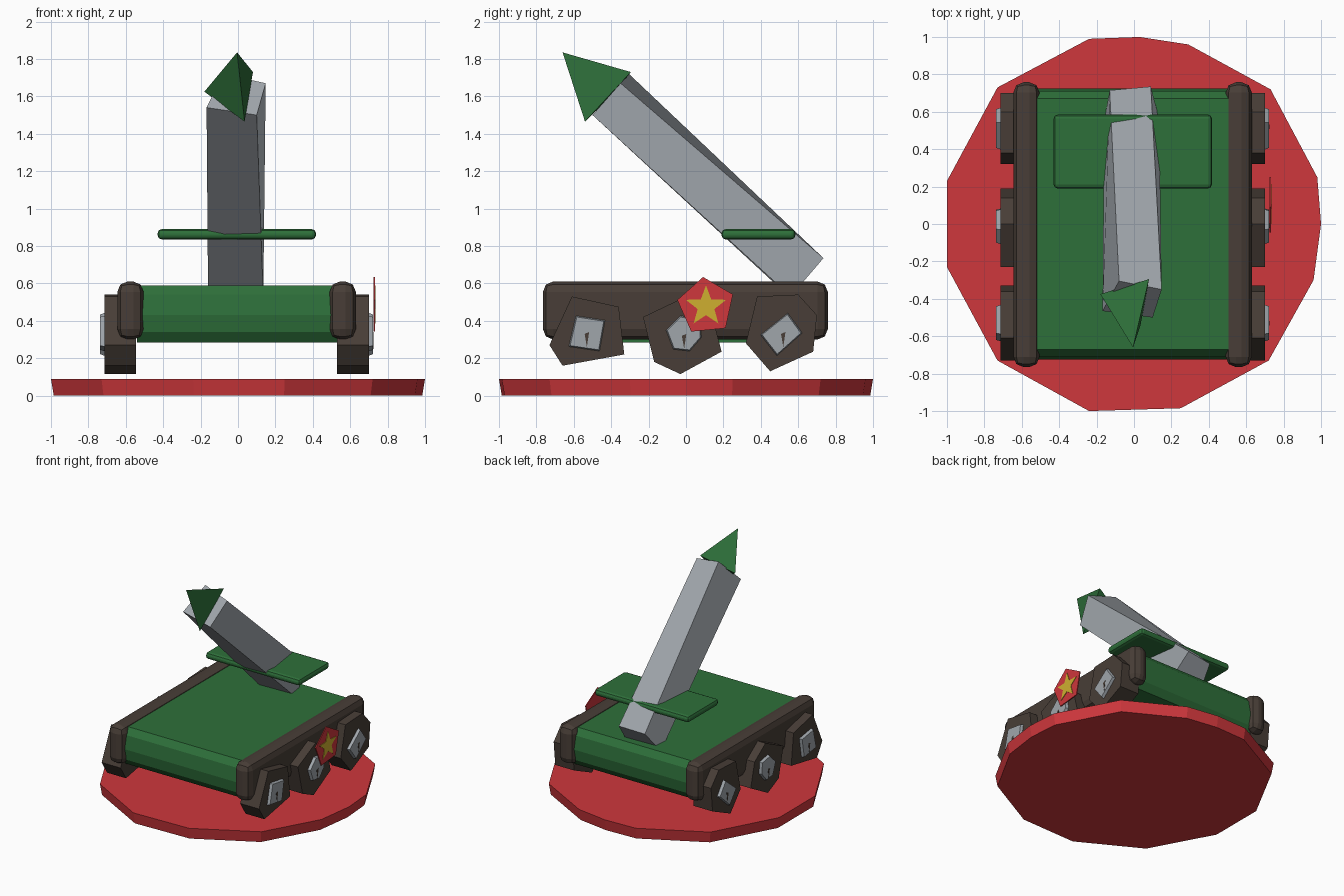
import bpy, bmesh, math

cube = bpy.data.objects.get("Cube")
if cube:
    bpy.data.objects.remove(cube, do_unlink=True)


def material(name, rgb):
    m = bpy.data.materials.new(name)
    m.use_nodes = True
    col = (*rgb, 1.0)
    m.diffuse_color = col
    bsdf = next(n for n in m.node_tree.nodes if n.type == 'BSDF_PRINCIPLED')
    bsdf.inputs["Base Color"].default_value = col
    return m


RED = material("red", (0.62, 0.038, 0.045))
GREEN = material("green", (0.027, 0.16, 0.042))
BROWN = material("dark brown", (0.065, 0.048, 0.038))
GREY = material("steel grey", (0.35, 0.38, 0.41))
YELLOW = material("yellow", (0.62, 0.43, 0.03))


def finish(name, bm, mat):
    bmesh.ops.recalc_face_normals(bm, faces=bm.faces)
    mesh = bpy.data.meshes.new(name)
    bm.to_mesh(mesh)
    bm.free()
    mesh.materials.append(mat)
    ob = bpy.data.objects.new(name, mesh)
    bpy.context.collection.objects.link(ob)
    return ob


def loft(name, ring_a, ring_b, mat):
    """Closed solid between two rings with equal point counts."""
    bm = bmesh.new()
    a = [bm.verts.new(p) for p in ring_a]
    b = [bm.verts.new(p) for p in ring_b]
    bm.faces.new(a)
    bm.faces.new(b)
    for i in range(len(a)):
        j = (i + 1) % len(a)
        bm.faces.new((a[i], a[j], b[j], b[i]))
    return finish(name, bm, mat)


def side_prism(name, profile, x0, x1, mat, taper=1.0):
    """Solid from a (y, z) profile extruded along x, optionally tapered."""
    cy = sum(p[0] for p in profile) / len(profile)
    cz = sum(p[1] for p in profile) / len(profile)
    a = [(x0, y, z) for y, z in profile]
    b = [(x1, cy + (y - cy) * taper, cz + (z - cz) * taper) for y, z in profile]
    return loft(name, a, b, mat)


def bevel_box(name, lo, hi, mat, width, segments):
    bm = bmesh.new()
    bmesh.ops.create_cube(bm, size=1)
    for v in bm.verts:
        v.co = [(l + h) / 2 + c * (h - l) for l, h, c in zip(lo, hi, v.co)]
    ob = finish(name, bm, mat)
    mod = ob.modifiers.new("Bevel", 'BEVEL')
    mod.width = width
    mod.segments = segments
    return ob


# Rough round base
outline = [(-0.24, 0.99), (0.03, 1), (0.29, 0.96), (0.73, 0.72), (0.98, 0.25),
           (1, 0), (0.96, -0.3), (0.72, -0.73), (0.25, -0.985), (-0.24, -1),
           (-0.73, -0.73), (-1, -0.23), (-1, 0.23), (-0.73, 0.73)]
loft("base", [(x * 0.985, y * 0.985, 0) for x, y in outline],
     [(x, y, 0.09) for x, y in outline], RED)

# Hull with rounded nose and tail
nose = [(0.67, 0.59), (0.71, 0.54), (0.725, 0.43), (0.71, 0.34), (0.67, 0.285)]
hull = nose + [(-y, z) for y, z in reversed(nose)]
side_prism("hull", hull, -0.54, 0.54, GREEN)

# Side rails
for side, cx in (("left", 0.56), ("right", -0.575)):
    bevel_box(side + "_rail", (cx - 0.07, -0.765, 0.3), (cx + 0.07, 0.758, 0.61),
              BROWN, 0.055, 2)

# Crooked wheels with hubs and a slit in each hub
wheels = {
    "front": ([(-0.61, 0.53), (-0.36, 0.475), (-0.33, 0.22), (-0.66, 0.16),
               (-0.73, 0.27)],
              [(-0.59, 0.43), (-0.43, 0.405), (-0.46, 0.235), (-0.63, 0.26)],
              (-0.53, 0.33)),
    "middle": ([(-0.23, 0.42), (0.0, 0.53), (0.14, 0.43), (0.19, 0.235),
                (-0.03, 0.115), (-0.17, 0.18)],
               [(-0.11, 0.35), (-0.03, 0.43), (0.08, 0.41), (0.085, 0.31),
                (0.02, 0.235), (-0.07, 0.245)],
               (-0.01, 0.32)),
    "rear": ([(0.38, 0.53), (0.6, 0.54), (0.7, 0.43), (0.68, 0.235),
              (0.45, 0.13), (0.32, 0.28)],
             [(0.545, 0.445), (0.625, 0.335), (0.485, 0.21), (0.395, 0.325)],
             (0.52, 0.33)),
}
for side, s, off in (("left", 1, 0), ("right", -1, 0.015)):
    for place, (tyre, hub, (y, z)) in wheels.items():
        tag = f"{side}_{place}"
        side_prism(tag + "_wheel", tyre, s * (0.53 + off), s * (0.70 + off), BROWN)
        side_prism(tag + "_hub", hub, s * (0.69 + off), s * (0.722 + off), GREY, 0.9)
        slit = [(y - 0.012, z), (y + 0.012, z + 0.01), (y, z - 0.07)]
        side_prism(tag + "_slit", slit, s * (0.718 + off), s * (0.724 + off), BROWN)


# Star badge on the left side
def spokes(cy, cz, radii, count, turn=0.0):
    pts = []
    for i in range(count):
        a = turn + 2 * math.pi * i / count
        r = radii[i % len(radii)]
        pts.append((cy + r * math.sin(a), cz + r * math.cos(a)))
    return pts


side_prism("badge", spokes(0.107, 0.478, [0.157], 5, -0.1), 0.724, 0.732, RED)
side_prism("badge_star", spokes(0.107, 0.477, [0.113, 0.047], 10), 0.73, 0.736, YELLOW)

# Cradle plate around the rocket
bevel_box("cradle_plate", (-0.43, 0.19, 0.835), (0.417, 0.585, 0.89), GREEN, 0.022, 2)

# Four-sided rocket body, slightly twisted
loft("rocket_body",
     [(-0.16, 0.55, 0.53), (0.135, 0.56, 0.53), (0.09, 0.735, 0.735), (-0.13, 0.715, 0.72)],
     [(-0.168, -0.465, 1.54), (0.10, -0.5, 1.50), (0.148, -0.35, 1.67), (-0.08, -0.305, 1.72)],
     GREY)

# Three-sided nose cone
bm = bmesh.new()
tip, p, q, r = [bm.verts.new(c) for c in (
    (-0.005, -0.66, 1.835), (-0.18, -0.375, 1.625), (0.08, -0.295, 1.73), (0.035, -0.54, 1.465))]
for tri in ((p, q, r), (tip, p, q), (tip, q, r), (tip, r, p)):
    bm.faces.new(tri)
finish("rocket_nose", bm, GREEN)
